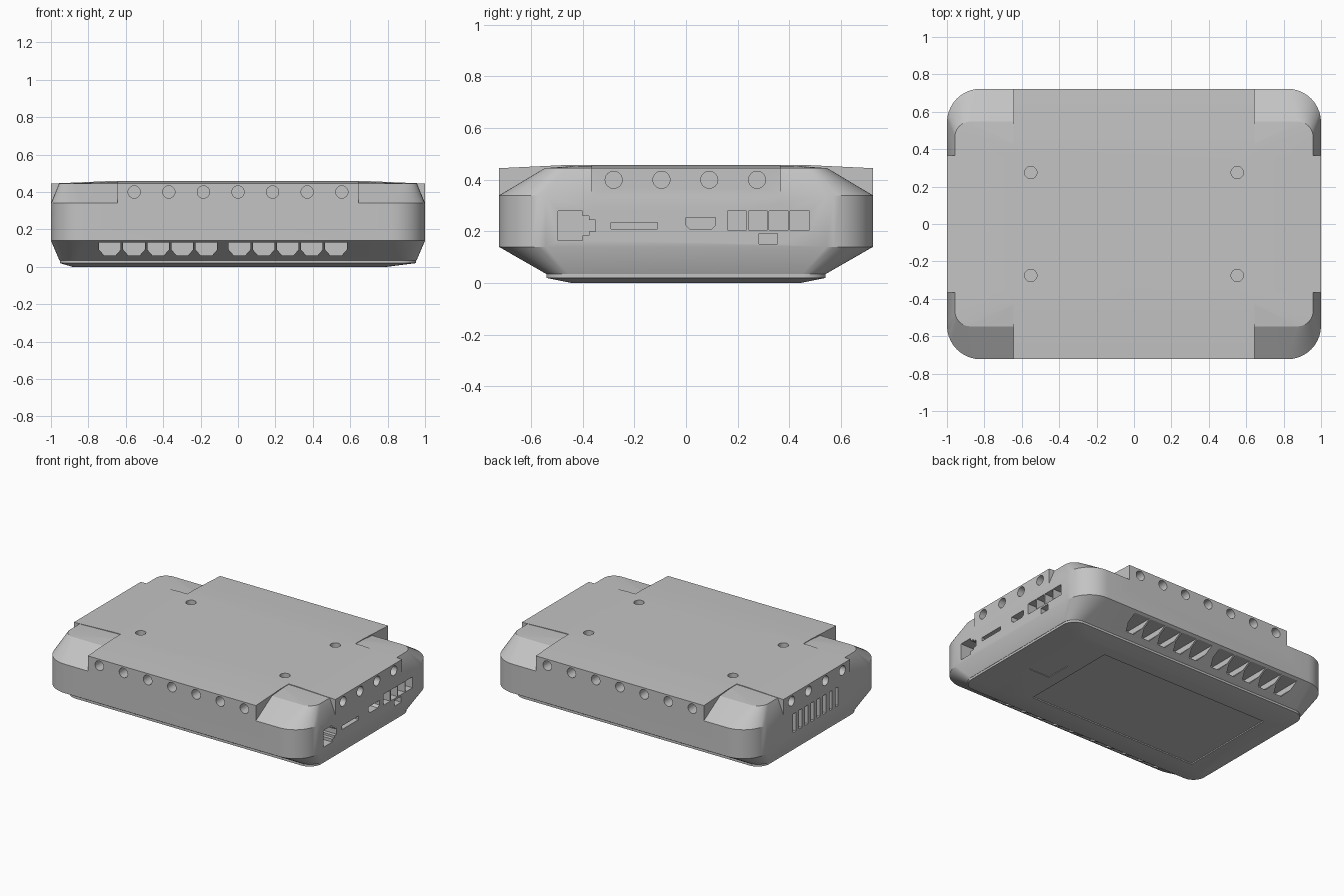
import bpy, bmesh, math

if "Cube" in bpy.data.objects:
    bpy.data.objects.remove(bpy.data.objects["Cube"])

grey = bpy.data.materials.new("plain grey")
grey.use_nodes = True
GREY = (0.55, 0.55, 0.55, 1)
grey.diffuse_color = GREY
grey.node_tree.nodes["Principled BSDF"].inputs["Base Color"].default_value = GREY


def make(name, bm):
    bmesh.ops.recalc_face_normals(bm, faces=bm.faces)
    mesh = bpy.data.meshes.new(name)
    bm.to_mesh(mesh)
    bm.free()
    mesh.materials.append(grey)
    ob = bpy.data.objects.new(name, mesh)
    bpy.context.collection.objects.link(ob)
    return ob


def rounded(hx, hy, r, cx=0, steps=10):
    """Rounded rectangle as a list of plan points."""
    pts = []
    for q, (sx, sy) in enumerate([(1, 1), (-1, 1), (-1, -1), (1, -1)]):
        for i in range(steps + 1):
            a = (q + i / steps) * math.pi / 2
            pts.append((cx + sx * (hx - r) + r * math.cos(a),
                        sy * (hy - r) + r * math.sin(a)))
    return pts


def loft(name, sections):
    """Skin stacked rounded rectangles: (z, half x, half y, radius, x shift)."""
    bm = bmesh.new()
    rings = [[bm.verts.new((x, y, z)) for x, y in rounded(hx, hy, r, cx)]
             for z, hx, hy, r, cx in sections]
    for a, b in zip(rings, rings[1:]):
        n = len(a)
        for i in range(n):
            bm.faces.new((a[i], a[(i + 1) % n], b[(i + 1) % n], b[i]))
    bm.faces.new(rings[0])
    bm.faces.new(rings[-1])
    return make(name, bm)


def prism(bm, pts, axis, a, b):
    """Extrude a flat outline along an axis from a to b."""
    place = {"x": lambda u, v, w: (w, u, v),
             "y": lambda u, v, w: (u, w, v),
             "z": lambda u, v, w: (u, v, w)}[axis]
    lo, hi = [[bm.verts.new(place(u, v, w)) for u, v in pts] for w in (a, b)]
    n = len(pts)
    for i in range(n):
        bm.faces.new((lo[i], lo[(i + 1) % n], hi[(i + 1) % n], hi[i]))
    bm.faces.new(lo)
    bm.faces.new(hi)


def rect(u0, u1, v0, v1):
    return [(u0, v0), (u1, v0), (u1, v1), (u0, v1)]


def circle(u, v, r=0.033, n=24):
    return [(u + r * math.cos(2 * math.pi * i / n),
             v + r * math.sin(2 * math.pi * i / n)) for i in range(n)]


def combine(ob, other, operation):
    mod = ob.modifiers.new(operation, "BOOLEAN")
    mod.operation = operation
    mod.solver = "EXACT"
    mod.object = other
    bpy.context.view_layer.objects.active = ob
    bpy.ops.object.modifier_apply(modifier=mod.name)
    bpy.data.objects.remove(other)


def smooth(ob):
    bpy.ops.object.select_all(action="DESELECT")
    ob.select_set(True)
    bpy.context.view_layer.objects.active = ob
    bpy.ops.object.shade_smooth_by_angle(angle=math.radians(25))


# Main case with bevelled shoulders and tapering underside
case = loft("case", [(0.035, 0.955, 0.54, 0.09, 0),
                     (0.14, 1.0, 0.723, 0.18, 0),
                     (0.34, 1.0, 0.723, 0.18, 0),
                     (0.445, 0.957, 0.547, 0.08, 0),
                     (0.454, 0.68, 0.43, 0.05, 0)])

# Raised cross-shaped lid that leaves the four corners cut back
lid = loft("lid", [(0.25, 1.0, 0.723, 0.18, 0),
                   (0.445, 1.0, 0.723, 0.18, 0),
                   (0.458, 0.7, 0.45, 0.05, 0)])
bm = bmesh.new()
wx, wy = 0.643, 0.365
prism(bm, [(-2, -wy), (-wx, -wy), (-wx, -2), (wx, -2), (wx, -wy), (2, -wy),
           (2, wy), (wx, wy), (wx, 2), (-wx, 2), (-wx, wy), (-2, wy)], "z", 0.28, 1)
combine(lid, make("cross_cutter", bm), "INTERSECT")
combine(case, lid, "UNION")

# Screw holes around the rim and on the top
bm = bmesh.new()
for s in (-1, 1):
    for i in range(-3, 4):
        prism(bm, circle(i * 0.185, 0.4), "y", s * 0.62, s * 0.8)
    for i in range(4):
        prism(bm, circle(-0.28 + i * 0.185, 0.4), "x", s * 0.9, s * 1.1)
    for t in (-1, 1):
        prism(bm, circle(s * 0.552, t * 0.275), "z", 0.36, 0.6)

# Ten tapered vents along the lower front and back slopes
for s in (-1, 1):
    for start in (-0.685, 0.008):
        for i in range(5):
            c = start + i * 0.129
            prism(bm, [(c - 0.058, 0.13), (c + 0.058, 0.13), (c + 0.058, 0.092),
                       (c + 0.03, 0.06), (c - 0.03, 0.06), (c - 0.058, 0.092)],
                  "y", s * 0.5, s * 0.8)

# Connector openings on the left side
ports = [
    [(-0.495, 0.165), (-0.4, 0.165), (-0.4, 0.185), (-0.375, 0.185),
     (-0.375, 0.2), (-0.35, 0.2), (-0.35, 0.245), (-0.375, 0.245),
     (-0.375, 0.26), (-0.4, 0.26), (-0.4, 0.28), (-0.495, 0.28)],
    rect(-0.29, -0.11, 0.21, 0.235),
    [(0, 0.225), (0.015, 0.21), (0.1, 0.21), (0.115, 0.225),
     (0.115, 0.255), (0, 0.255)],
    rect(0.283, 0.355, 0.152, 0.193),
] + [rect(y, y + 0.075, 0.205, 0.28) for y in (0.16, 0.241, 0.322, 0.403)]
for outline in ports:
    prism(bm, outline, "x", 0.86, 1.1)

# Vertical cooling slots on the right side
for i in range(8):
    y = -0.235 + i * 0.066
    prism(bm, rect(y, y + 0.032, 0.175, 0.305), "x", -1.1, -0.88)
combine(case, make("opening_cutter", bm), "DIFFERENCE")
smooth(case)

# Base plate with a sunken panel and a small square hatch
base = loft("base_plate", [(0.0, 0.84, 0.44, 0.06, -0.045),
                           (0.02, 0.953, 0.54, 0.09, 0),
                           (0.04, 0.953, 0.54, 0.09, 0)])
bm = bmesh.new()
prism(bm, rect(-0.765, 0.535, -0.35, 0.35), "z", -0.1, 0.008)
prism(bm, rect(0.62, 0.78, -0.09, 0.09), "z", -0.1, 0.004)
combine(base, make("recess_cutter", bm), "DIFFERENCE")
smooth(base)
